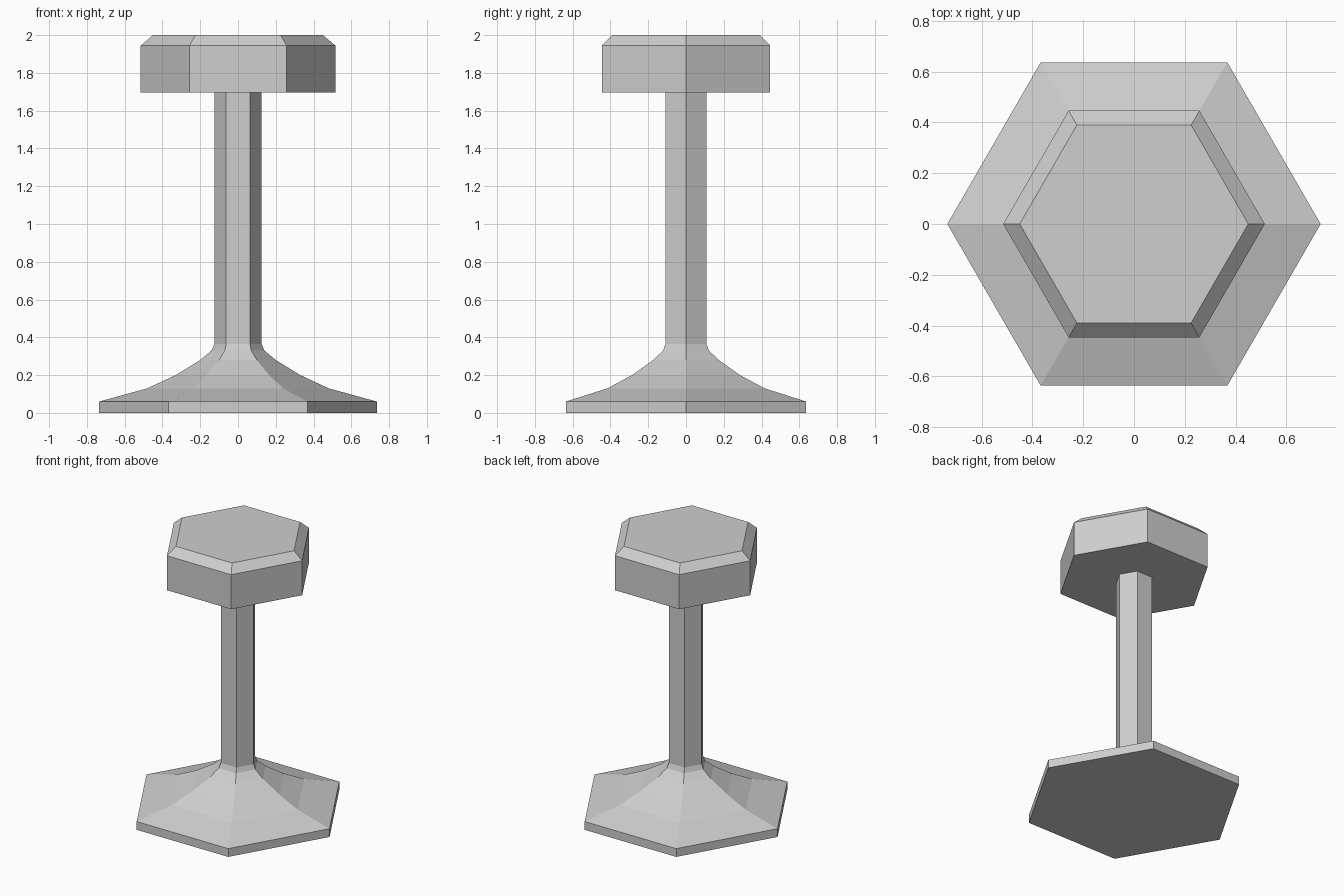
import bpy
import bmesh
from math import cos, sin, tau

cube = bpy.data.objects.get("Cube")
if cube:
    bpy.data.objects.remove(cube, do_unlink=True)

SIDES = 6

grey = bpy.data.materials.new("light_grey")
grey.use_nodes = True
colour = (0.62, 0.62, 0.62, 1.0)
grey.diffuse_color = colour
grey.node_tree.nodes["Principled BSDF"].inputs["Base Color"].default_value = colour


def hex_lathe(name, profile):
    """Stack hexagonal rings from (radius, height) pairs and cap both ends."""
    bm = bmesh.new()
    rings = [[bm.verts.new((r * cos(tau * i / SIDES), r * sin(tau * i / SIDES), z))
              for i in range(SIDES)] for r, z in profile]
    for low, high in zip(rings, rings[1:]):
        for i in range(SIDES):
            j = (i + 1) % SIDES
            bm.faces.new((low[i], low[j], high[j], high[i]))
    bm.faces.new(rings[0][::-1])
    bm.faces.new(rings[-1])
    mesh = bpy.data.meshes.new(name)
    bm.to_mesh(mesh)
    bm.free()
    mesh.materials.append(grey)
    obj = bpy.data.objects.new(name, mesh)
    bpy.context.collection.objects.link(obj)
    return obj


# Foot plate flaring up in a concave curve into the slim post
hex_lathe("base_and_post", [
    (0.735, 0.0), (0.735, 0.06), (0.48, 0.13), (0.33, 0.2),
    (0.2, 0.28), (0.14, 0.33), (0.125, 0.365), (0.125, 1.695)])

# Wide head with a chamfered top rim
hex_lathe("head", [(0.515, 1.695), (0.515, 1.945), (0.45, 2.0)])
